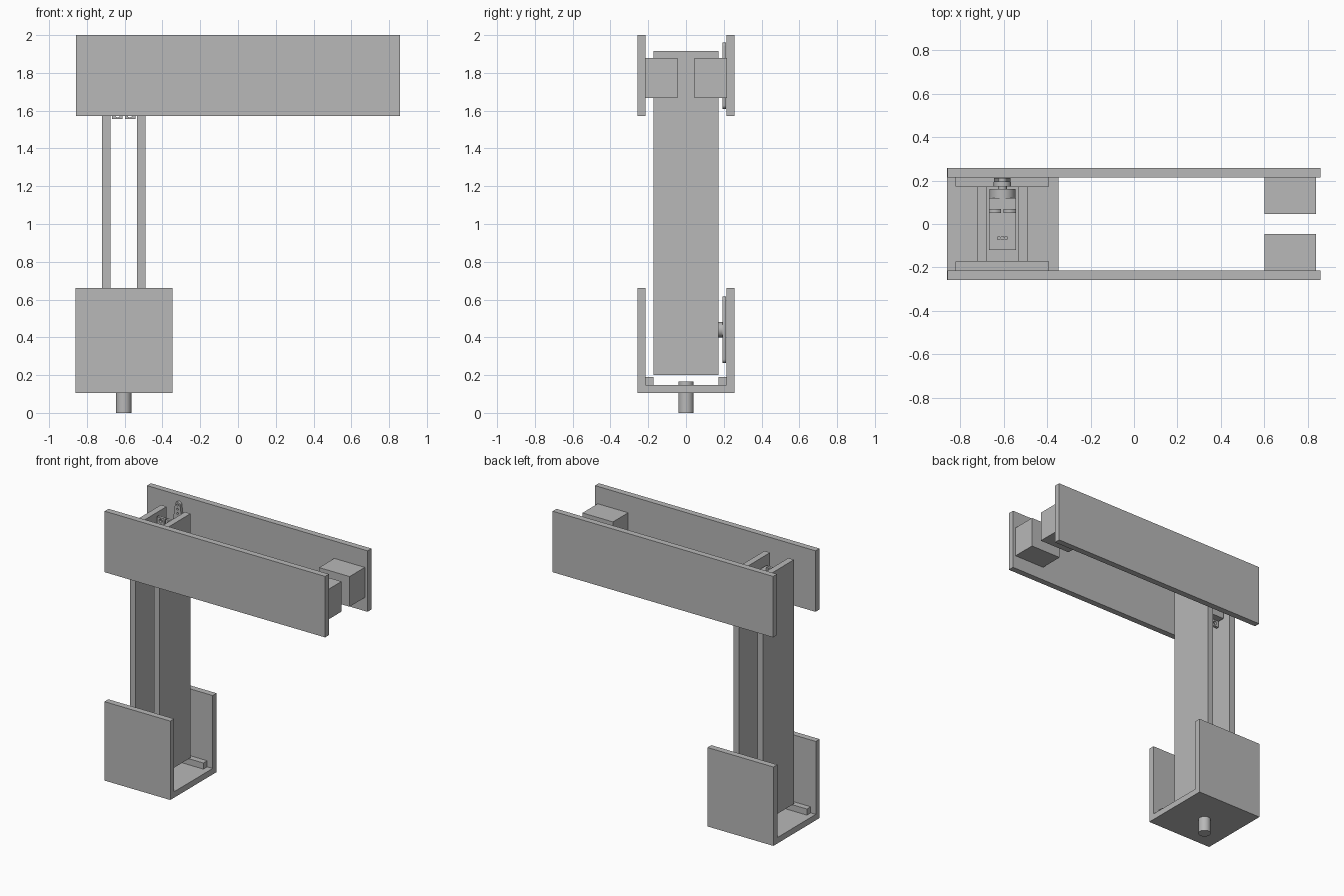
import bpy
from math import cos, sin, pi, radians
from mathutils import Matrix

cube = bpy.data.objects.get("Cube")
if cube:
    bpy.data.objects.remove(cube, do_unlink=True)

grey = bpy.data.materials.new("plain grey")
grey.use_nodes = True
colour = (0.48, 0.48, 0.48, 1)
grey.diffuse_color = colour
grey.node_tree.nodes["Principled BSDF"].inputs["Base Color"].default_value = colour

AXIS = -0.605  # x of the post and both servos


def box(name, x, y, z):
    """Box from three (low, high) ranges."""
    bpy.ops.mesh.primitive_cube_add(size=1)
    ob = bpy.context.object
    ob.name = name
    ob.data.transform(Matrix.Diagonal((x[1] - x[0], y[1] - y[0], z[1] - z[0], 1)))
    ob.location = [sum(r) / 2 for r in (x, y, z)]
    ob.data.materials.append(grey)
    return ob


def rod(name, radius, span, axis, centre):
    """Cylinder along z or y; centre holds the two other coordinates."""
    low, high = span
    mid = (low + high) / 2
    loc = (*centre, mid) if axis == "z" else (centre[0], mid, centre[1])
    turn = (0, 0, 0) if axis == "z" else (radians(90), 0, 0)
    bpy.ops.mesh.primitive_cylinder_add(vertices=32, radius=radius, depth=high - low,
                                        location=loc, rotation=turn)
    ob = bpy.context.object
    ob.name = name
    ob.data.materials.append(grey)
    bpy.ops.object.shade_smooth_by_angle(angle=radians(30))


def arc(x, z, r, start=0, end=2 * pi, steps=16):
    return [(x + r * cos(start + (end - start) * i / steps),
             z + r * sin(start + (end - start) * i / steps)) for i in range(steps)]


def plate(name, loops, y, z):
    """Upright plate with holes, its outlines drawn in x and z."""
    curve = bpy.data.curves.new(name, "CURVE")
    curve.dimensions = "2D"
    curve.fill_mode = "BOTH"
    curve.extrude = (y[1] - y[0]) / 2
    for loop in loops:
        spline = curve.splines.new("POLY")
        spline.points.add(len(loop) - 1)
        for point, (px, pz) in zip(spline.points, loop):
            point.co = (px, pz, 0, 1)
        spline.use_cyclic_u = True
    temp = bpy.data.objects.new("outline", curve)
    bpy.context.collection.objects.link(temp)
    bpy.context.view_layer.update()
    deps = bpy.context.evaluated_depsgraph_get()
    mesh = bpy.data.meshes.new_from_object(temp.evaluated_get(deps))
    bpy.data.objects.remove(temp, do_unlink=True)
    mesh.transform(Matrix.Rotation(radians(90), 4, "X"))
    mesh.materials.clear()
    mesh.materials.append(grey)
    ob = bpy.data.objects.new(name, mesh)
    ob.location = (AXIS, sum(y) / 2, z)
    bpy.context.collection.objects.link(ob)


def mirror_range(low, high, side):
    return tuple(sorted((side * low, side * high)))


# Base cradle, arm plates and gripping blocks
box("base_floor", (-0.86, -0.347), (-0.257, 0.257), (0.105, 0.147))
for side, label in ((-1, "front"), (1, "back")):
    wall = mirror_range(0.214, 0.257, side)
    box(label + "_base_wall", (-0.86, -0.347), wall, (0.147, 0.66))
    box(label + "_base_strip", (-0.82, -0.39), mirror_range(0.172, 0.214, side), (0.147, 0.19))
    box(label + "_arm_plate", (-0.858, 0.858), wall, (1.571, 2.0))
    box(label + "_end_block", (0.6, 0.837), mirror_range(0.045, 0.214, side), (1.666, 1.878))
rod("base_shaft", 0.041, (0, 0.165), "z", (AXIS, 0))

# Post made of two uprights
for side, label in ((-1, "right"), (1, "left")):
    low, high = mirror_range(0.071, 0.115, side)
    box(label + "_upright", (AXIS + low, AXIS + high), (-0.172, 0.172), (0.2, 1.917))


def servo(label, z):
    """Servo with its output axis along y at height z."""
    box(label + "_servo_body", (AXIS - 0.062, AXIS + 0.062), (-0.12, 0.12),
        (z - 0.185, z + 0.065))
    rod(label + "_servo_boss", 0.06, (0.12, 0.16), "y", (AXIS, z))
    rod(label + "_servo_spindle", 0.02, (0.16, 0.172), "y", (AXIS, z))
    rod(label + "_horn_hub", 0.04, (0.172, 0.192), "y", (AXIS, z))
    # Split mounting ears with screw holes
    for low, high, end in ((-0.23, -0.185, "lower"), (0.065, 0.11, "upper")):
        for side in (-1, 1):
            a, b = mirror_range(0.006, 0.062, side)
            hole = arc(side * 0.032, (low + high) / 2, 0.013)
            plate(f"{label}_{end}_ear", [[(a, low), (b, low), (b, high), (a, high)], hole],
                  (0.05, 0.07), z)
    # Cable of three wires
    for i in (-1, 0, 1):
        rod(label + "_servo_wire", 0.009, (z + 0.065, z + 0.085), "z",
            (AXIS + i * 0.017, -0.065))
    # Tapered double horn with a row of holes
    outline = (arc(0, 0.155, 0.02, 0, pi) + [(-0.02, 0.155), (-0.038, 0.02), (-0.038, -0.02)]
               + arc(0, -0.155, 0.02, pi, 2 * pi) + [(0.02, -0.155), (0.038, -0.02), (0.038, 0.02)])
    holes = [arc(0, s * d, 0.007) for s in (-1, 1) for d in (0.065, 0.095, 0.125, 0.155)]
    plate(label + "_horn", [outline] + holes, (0.192, 0.212), z)


servo("upper", 1.785)
servo("lower", 0.44)
